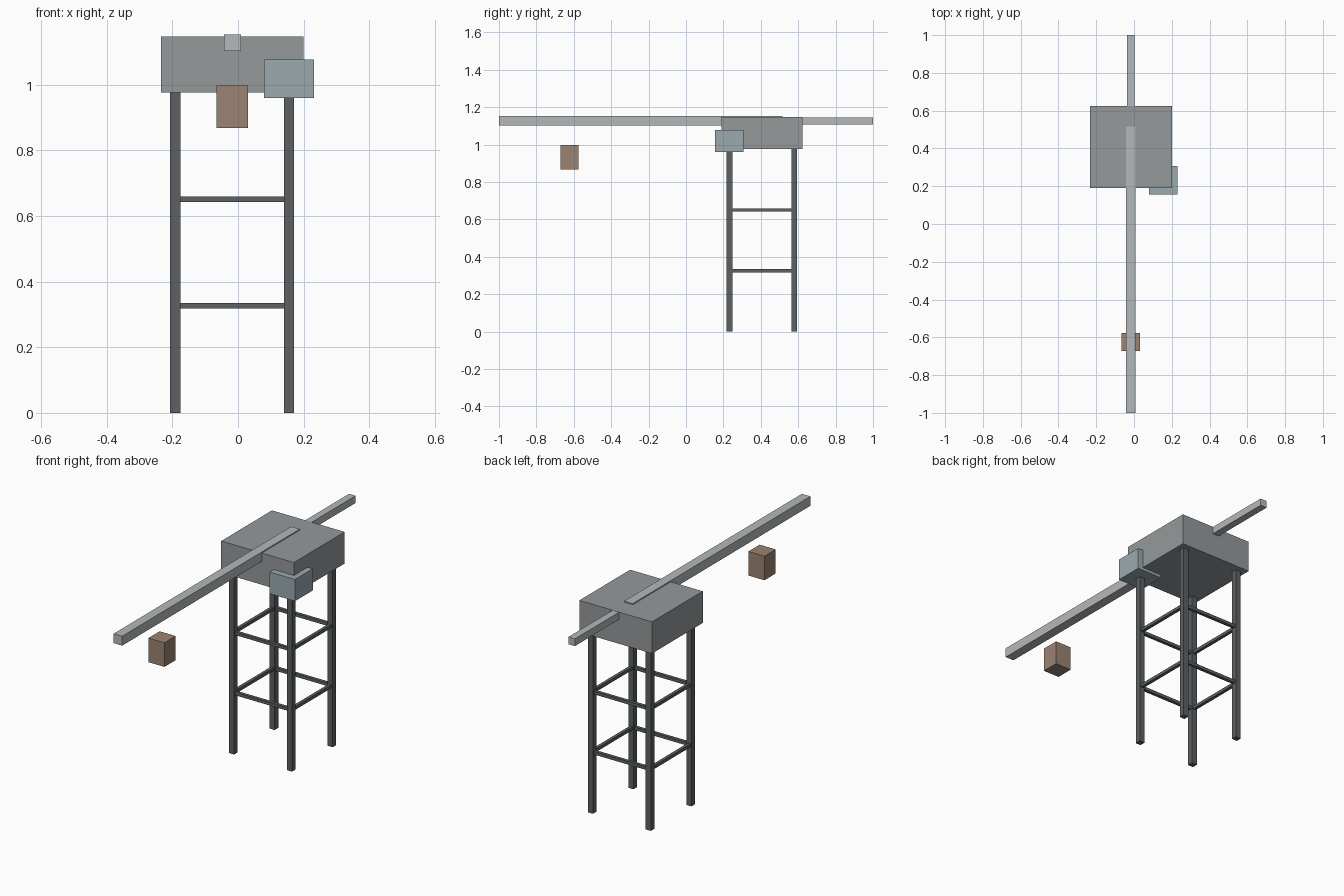
import bpy

if "Cube" in bpy.data.objects:
    bpy.data.objects.remove(bpy.data.objects["Cube"])


def material(name, r, g, b):
    m = bpy.data.materials.new(name)
    m.diffuse_color = (r, g, b, 1)
    m.use_nodes = True
    m.node_tree.nodes["Principled BSDF"].inputs["Base Color"].default_value = m.diffuse_color
    return m


STEEL = material("dark_steel", 0.11, 0.12, 0.125)
HOUSING = material("housing_grey", 0.30, 0.32, 0.33)
BEAM = material("beam_grey", 0.46, 0.48, 0.49)
GLASS = material("cab_blue_grey", 0.33, 0.40, 0.43)
BROWN = material("load_brown", 0.33, 0.23, 0.17)


def box(name, x, y, z, mat):
    """Box from (min, max) ranges on each axis."""
    ranges = (x, y, z)
    bpy.ops.mesh.primitive_cube_add(size=1, location=[(a + b) / 2 for a, b in ranges])
    ob = bpy.context.object
    ob.name = name
    ob.scale = [b - a for a, b in ranges]
    bpy.ops.object.transform_apply(location=False, rotation=False, scale=True)
    ob.data.materials.append(mat)
    return ob


def around(c, half):
    return (c - half, c + half)


# Tower legs
CX, CY = -0.018, 0.406
leg_x = (CX - 0.173, CX + 0.173)
leg_y = (CY - 0.173, CY + 0.173)
LEG, BRACE = 0.0155, 0.0085
for lx, side in zip(leg_x, ("left", "right")):
    for ly, end in zip(leg_y, ("front", "back")):
        box(f"{end}_{side}_leg", around(lx, LEG), around(ly, LEG), (0, 0.98), STEEL)

# Two rings of horizontal braces
for level, z in (("lower", 0.326), ("upper", 0.651)):
    for ly, end in zip(leg_y, ("front", "back")):
        box(f"{level}_{end}_brace", leg_x, around(ly, BRACE), around(z, BRACE), STEEL)
    for lx, side in zip(leg_x, ("left", "right")):
        box(f"{level}_{side}_brace", around(lx, BRACE), leg_y, around(z, BRACE), STEEL)

# Machinery housing on top of the tower
box("machinery_housing", around(-0.017, 0.217), (0.191, 0.624), (0.976, 1.147), HOUSING)

# Long front boom and shorter rear counter boom
box("front_boom", around(-0.017, 0.0255), (-1.0, 0.515), (1.102, 1.153), BEAM)
box("counter_boom", around(-0.017, 0.0195), (0.5, 1.0), (1.107, 1.146), BEAM)

# Operator cab on the front right corner
box("operator_cab", (0.079, 0.231), (0.156, 0.308), (0.96, 1.077), GLASS)

# Load hanging below the boom
box("hanging_load", around(-0.017, 0.048), (-0.672, -0.576), (0.868, 0.998), BROWN)
